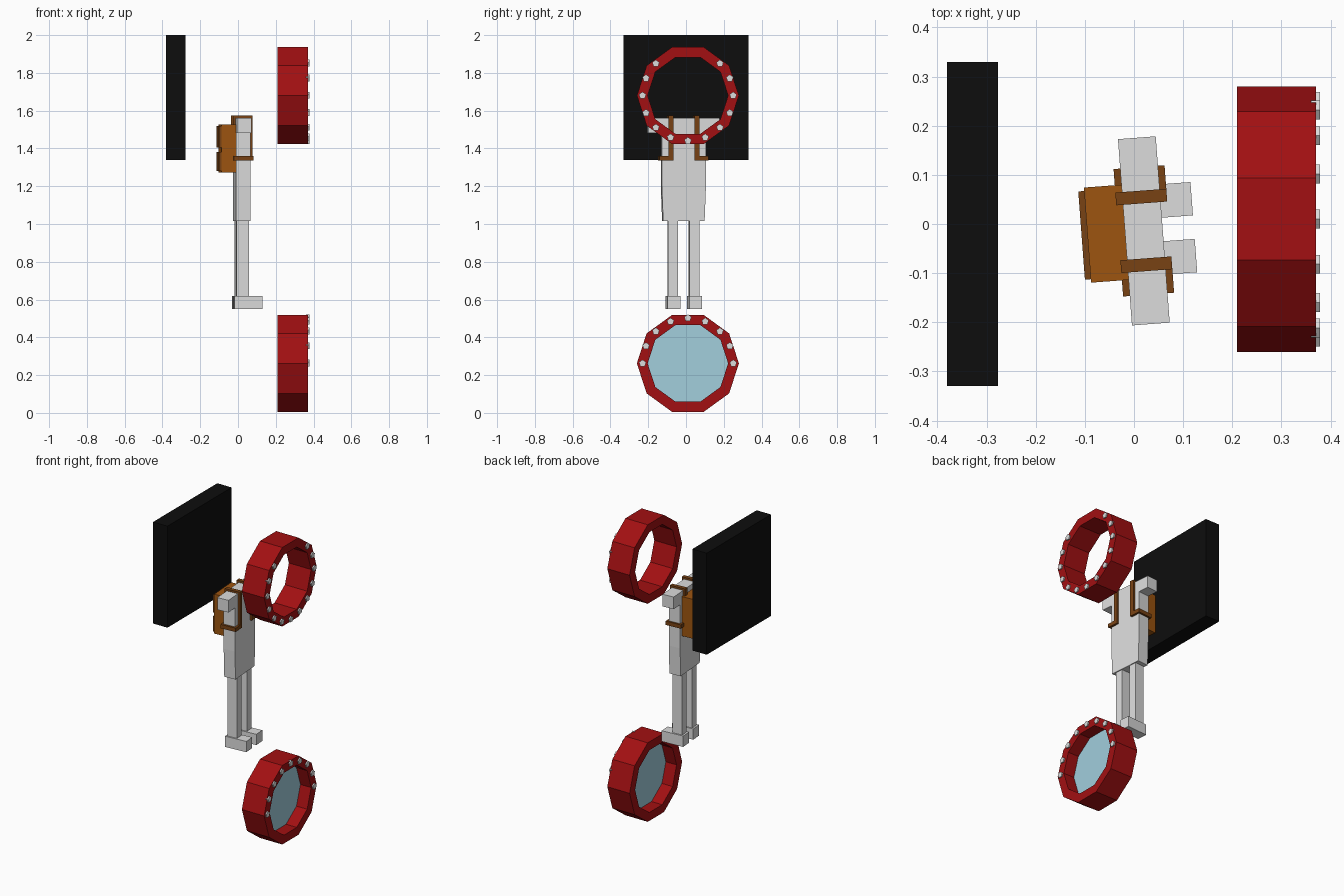
import bpy, bmesh, math
from mathutils import Matrix, Vector

if "Cube" in bpy.data.objects:
    bpy.data.objects.remove(bpy.data.objects["Cube"])


def mat(name, col):
    m = bpy.data.materials.new(name)
    m.diffuse_color = (*col, 1)
    m.use_nodes = True
    m.node_tree.nodes["Principled BSDF"].inputs["Base Color"].default_value = m.diffuse_color
    return m


BLACK = mat("black", (0.004, 0.004, 0.004))
RED = mat("red", (0.36, 0.005, 0.006))
GLASS = mat("pale blue glass", (0.36, 0.62, 0.72))
GREY = mat("light grey", (0.72, 0.72, 0.72))
BROWN = mat("brown", (0.34, 0.09, 0.005))
DARK = mat("dark brown", (0.19, 0.055, 0.007))
WORLD = Matrix.Identity(4)
# the figure is turned slightly to its left
BODY = Matrix.Translation((0.02, -0.014, 0)) @ Matrix.Rotation(math.radians(4.3), 4, 'Z')


def finish(name, bm, material, frame=WORLD):
    bmesh.ops.recalc_face_normals(bm, faces=bm.faces)
    me = bpy.data.meshes.new(name)
    bm.to_mesh(me)
    bm.free()
    me.materials.append(material)
    ob = bpy.data.objects.new(name, me)
    ob.matrix_world = frame
    bpy.context.collection.objects.link(ob)
    return ob


def box(name, x, y, z, material, frame=BODY, taper=1.0):
    """Box between (min, max) pairs; taper scales y at the bottom."""
    bm = bmesh.new()
    bmesh.ops.create_cube(bm, size=1)
    for v in bm.verts:
        low = v.co.z < 0
        v.co = Vector([r[c > 0] for r, c in zip((x, y, z), v.co)])
        if low:
            v.co.y *= taper
    return finish(name, bm, material, frame)


def disc(name, centre, r, x0, x1, sides, material, start=0.0):
    """Closed prism along x."""
    bm = bmesh.new()
    ring = [bm.verts.new((x0, centre[0] + r * math.cos(start + i * math.tau / sides),
                          centre[1] + r * math.sin(start + i * math.tau / sides)))
            for i in range(sides)]
    face = bm.faces.new(ring)
    top = bmesh.ops.extrude_face_region(bm, geom=[face])["geom"]
    bmesh.ops.translate(bm, vec=(x1 - x0, 0, 0),
                        verts=[g for g in top if isinstance(g, bmesh.types.BMVert)])
    return finish(name, bm, material)


def hoop(name, centre, ro, ri, x0, x1, sides, material):
    """Ten-sided ring with a rectangular section."""
    bm = bmesh.new()
    loops = []
    for i in range(sides):
        c, s = math.cos(i * math.tau / sides), math.sin(i * math.tau / sides)
        loops.append([bm.verts.new((x, centre[0] + r * c, centre[1] + r * s))
                      for x, r in ((x0, ro), (x1, ro), (x1, ri), (x0, ri))])
    for i in range(sides):
        a, b = loops[i], loops[(i + 1) % sides]
        for k in range(4):
            n = (k + 1) % 4
            bm.faces.new((a[k], a[n], b[n], b[k]))
    return finish(name, bm, material)


# Wall panel
box("panel", (-0.38, -0.277), (-0.33, 0.33), (1.34, 2.0), BLACK, WORLD)

# Rings with bolts every sixteenth of a turn
for label, z, steps in (("upper", 1.68, range(-11, 3)), ("lower", 0.262, range(0, 9))):
    hoop(label + "_ring", (0.01, z), 0.27, 0.213, 0.21, 0.37, 10, RED)
    for k in steps:
        if k == -11:
            continue
        a = k * math.tau / 16
        p = (0.01 + 0.24 * math.cos(a), z + 0.24 * math.sin(a))
        disc(label + "_bolt", p, 0.02, 0.36, 0.378, 5, GREY, math.pi / 2)
disc("glass", (0.01, 0.262), 0.213, 0.287, 0.293, 10, GLASS)

# Torso and hips
box("torso", (-0.0385, 0.0385), (-0.117, 0.117), (1.2, 1.562), GREY)
box("hips", (-0.0385, 0.0385), (-0.117, 0.117), (1.015, 1.2), GREY, taper=0.94)

# Backpack with two pockets
box("backpack", (-0.115, -0.0385), (-0.097, 0.097), (1.272, 1.528), BROWN)
box("upper_pocket", (-0.127, -0.115), (-0.09, 0.09), (1.405, 1.52), DARK)
box("lower_pocket", (-0.127, -0.115), (-0.09, 0.09), (1.28, 1.38), DARK)

for side, s in (("left", 1), ("right", -1)):
    def pair(a, b):
        return tuple(sorted((a * s, b * s)))
    # Arm stub, leg and foot
    box(side + "_arm", (-0.0385, 0.0385), pair(0.117, 0.19), (1.483, 1.562), GREY)
    box(side + "_leg", (-0.033, 0.033), pair(0.031, 0.083), (0.615, 1.015), GREY)
    box(side + "_foot", (-0.045, 0.102), pair(0.024, 0.092), (0.55, 0.62), GREY)
    # Strap looping over the shoulder and under the arm
    box(side + "_strap_top", (-0.052, 0.052), pair(0.056, 0.082), (1.56, 1.574), DARK)
    for end, x in (("front", (0.038, 0.052)), ("back", (-0.052, -0.038))):
        box(side + "_strap_" + end, x, pair(0.056, 0.082), (1.335, 1.562), DARK)
        box(side + "_strap_low_" + end, x, pair(0.082, 0.13), (1.335, 1.36), DARK)
    box(side + "_strap_side", (-0.038, 0.038), pair(0.116, 0.13), (1.335, 1.36), DARK)
